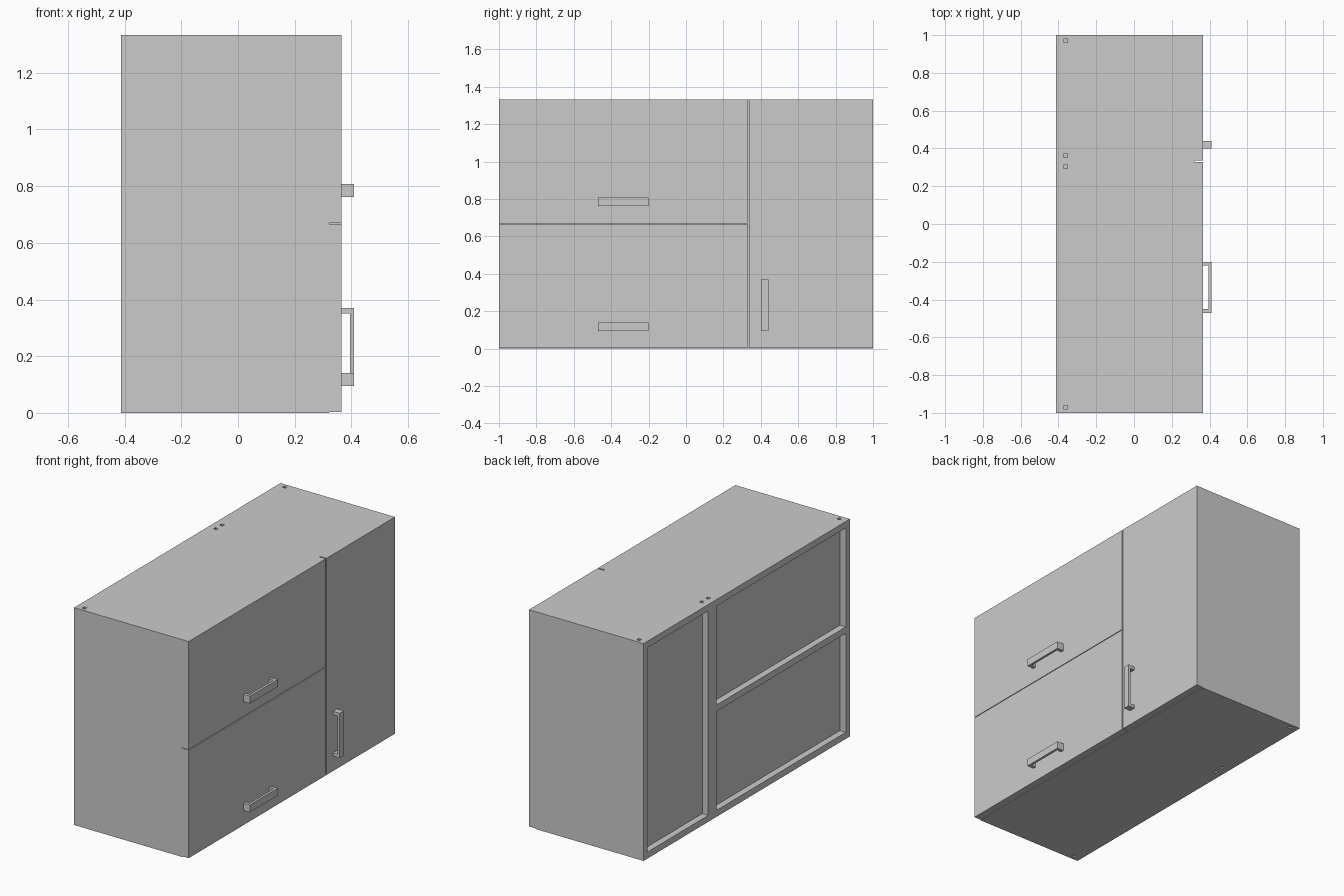
import bpy, bmesh

cube = bpy.data.objects.get("Cube")
if cube:
    bpy.data.objects.remove(cube, do_unlink=True)

grey = bpy.data.materials.new("light grey")
grey.use_nodes = True
COLOUR = (0.6, 0.6, 0.6, 1)
grey.diffuse_color = COLOUR
grey.node_tree.nodes["Principled BSDF"].inputs["Base Color"].default_value = COLOUR

# Main measures
BACK, CARCASS, DOOR = -0.412, 0.321, 0.365
HEIGHT, T, GAP = 1.333, 0.04, 0.004
SPLIT = 0.333
PANEL = (-0.372, -0.352)      # back panel, front to back
GROOVE = 0.02


def finish(name, bm):
    bmesh.ops.recalc_face_normals(bm, faces=bm.faces)
    mesh = bpy.data.meshes.new(name)
    bm.to_mesh(mesh)
    bm.free()
    mesh.materials.append(grey)
    obj = bpy.data.objects.new(name, mesh)
    bpy.context.collection.objects.link(obj)
    return obj


def box(name, x, y, z):
    bm = bmesh.new()
    bmesh.ops.create_cube(bm, size=1)
    for v in bm.verts:
        for i, (lo, hi) in enumerate((x, y, z)):
            v.co[i] = hi if v.co[i] > 0 else lo
    return finish(name, bm)


def prism(name, points, direction):
    """Extrude a closed outline along a direction."""
    bm = bmesh.new()
    face = bm.faces.new([bm.verts.new(p) for p in points])
    new = bmesh.ops.extrude_face_region(bm, geom=[face])["geom"]
    verts = [g for g in new if isinstance(g, bmesh.types.BMVert)]
    bmesh.ops.translate(bm, vec=direction, verts=verts)
    return finish(name, bm)


def side_panel(name, outer, inward):
    """Upright side with a groove that holds the back panel."""
    inner = outer + inward * T
    bed = inner - inward * GROOVE
    outline = [(BACK, outer), (CARCASS, outer), (CARCASS, inner), (PANEL[1], inner),
               (PANEL[1], bed), (PANEL[0], bed), (PANEL[0], inner), (BACK, inner)]
    prism(name, [(x, y, 0) for x, y in outline], (0, 0, HEIGHT))


def cabinet(name, y0, y1, levels):
    side_panel(name + "_near_side", y0, 1)
    side_panel(name + "_far_side", y1, -1)
    inside = (y0 + T, y1 - T)
    # Bottom, shelf and top boards
    for i, z in enumerate(levels):
        box(f"{name}_board_{i}", (BACK, CARCASS), inside, (z, z + T))
    # Recessed back panel in each bay
    for i, (a, b) in enumerate(zip(levels, levels[1:])):
        box(f"{name}_back_panel_{i}", PANEL,
            (inside[0] - GROOVE, inside[1] + GROOVE), (a + T, b))


def handle(name, y, z, upright):
    """Square bracket pull: two posts joined by a flat bar."""
    start, end = z if upright else y
    post, bar, tip = 0.02, 0.395, 0.41
    outline = [(DOOR, start), (tip, start), (tip, end), (DOOR, end),
               (DOOR, end - post), (bar, end - post),
               (bar, start + post), (DOOR, start + post)]
    if upright:
        prism(name, [(x, y[0], s) for x, s in outline], (0, y[1] - y[0], 0))
    else:
        prism(name, [(x, s, z[0]) for x, s in outline], (0, 0, z[1] - z[0]))


# Carcasses
MIDDLE = HEIGHT / 2
cabinet("wide_cabinet", -1, SPLIT, [0, MIDDLE - T / 2, HEIGHT - T])
cabinet("narrow_cabinet", SPLIT, 1, [0, HEIGHT - T])

# Doors
FRONT = (CARCASS, DOOR)
WIDE = (-1, SPLIT - GAP)
box("lower_flap_door", FRONT, WIDE, (GAP, MIDDLE))
box("upper_flap_door", FRONT, WIDE, (MIDDLE + GAP, HEIGHT))
box("tall_door", FRONT, (SPLIT + GAP, 1), (GAP, HEIGHT))

# Handles
handle("lower_handle", (-0.47, -0.2), (0.095, 0.14), False)
handle("upper_handle", (-0.47, -0.2), (0.762, 0.807), False)
handle("tall_door_handle", (0.4, 0.44), (0.095, 0.37), True)
